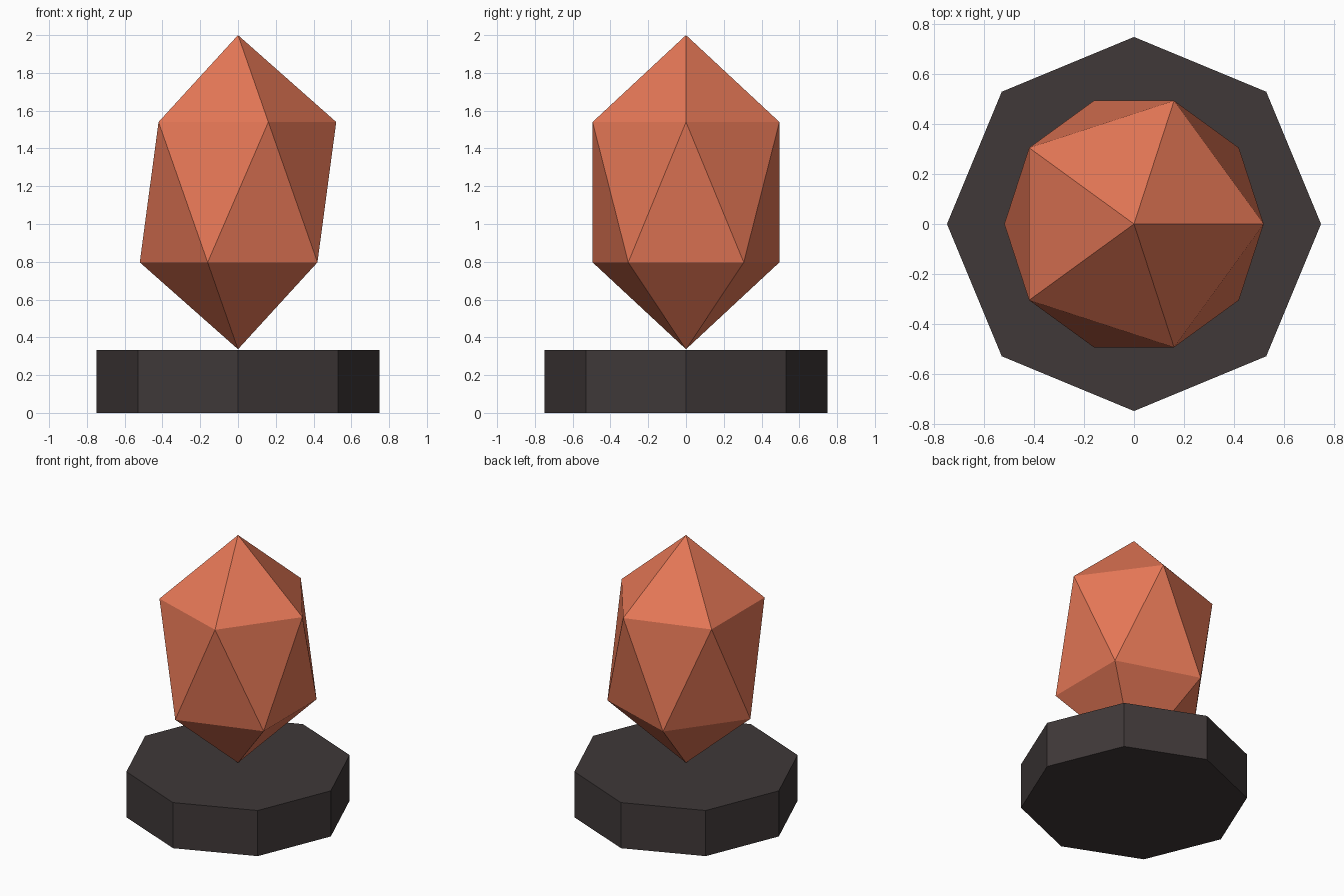
import bpy
import bmesh
from math import cos, sin, pi

cube = bpy.data.objects.get("Cube")
if cube:
    bpy.data.objects.remove(cube, do_unlink=True)


def make_material(name, rgb):
    mat = bpy.data.materials.new(name)
    mat.use_nodes = True
    color = (*rgb, 1.0)
    mat.diffuse_color = color
    for node in mat.node_tree.nodes:
        if node.type == 'BSDF_PRINCIPLED':
            node.inputs["Base Color"].default_value = color
    return mat


def add_object(name, bm, mat):
    bmesh.ops.recalc_face_normals(bm, faces=bm.faces)
    mesh = bpy.data.meshes.new(name)
    bm.to_mesh(mesh)
    bm.free()
    mesh.materials.append(mat)
    obj = bpy.data.objects.new(name, mesh)
    bpy.context.collection.objects.link(obj)
    return obj


def ring(bm, sides, radius, z, turn=0.0):
    angles = [turn + 2 * pi * i / sides for i in range(sides)]
    return [bm.verts.new((radius * cos(a), radius * sin(a), z)) for a in angles]


orange = make_material("crystal_orange", (0.78, 0.185, 0.093))
charcoal = make_material("base_charcoal", (0.05, 0.04, 0.04))

# Octagonal base slab
bm = bmesh.new()
low = ring(bm, 8, 0.75, 0.0)
high = ring(bm, 8, 0.75, 0.333)
bm.faces.new(low)
bm.faces.new(high)
for i in range(8):
    j = (i + 1) % 8
    bm.faces.new((low[i], low[j], high[j], high[i]))
add_object("base", bm, charcoal)

# Crystal: a stretched icosahedron balanced on its lower tip
bm = bmesh.new()
top = bm.verts.new((0, 0, 2.0))
tip = bm.verts.new((0, 0, 0.337))
upper = ring(bm, 5, 0.52, 1.54)
lower = ring(bm, 5, 0.52, 0.797, pi / 5)
for i in range(5):
    j = (i + 1) % 5
    bm.faces.new((top, upper[i], upper[j]))
    bm.faces.new((upper[i], lower[i], upper[j]))
    bm.faces.new((upper[j], lower[i], lower[j]))
    bm.faces.new((tip, lower[j], lower[i]))
add_object("crystal", bm, orange)
